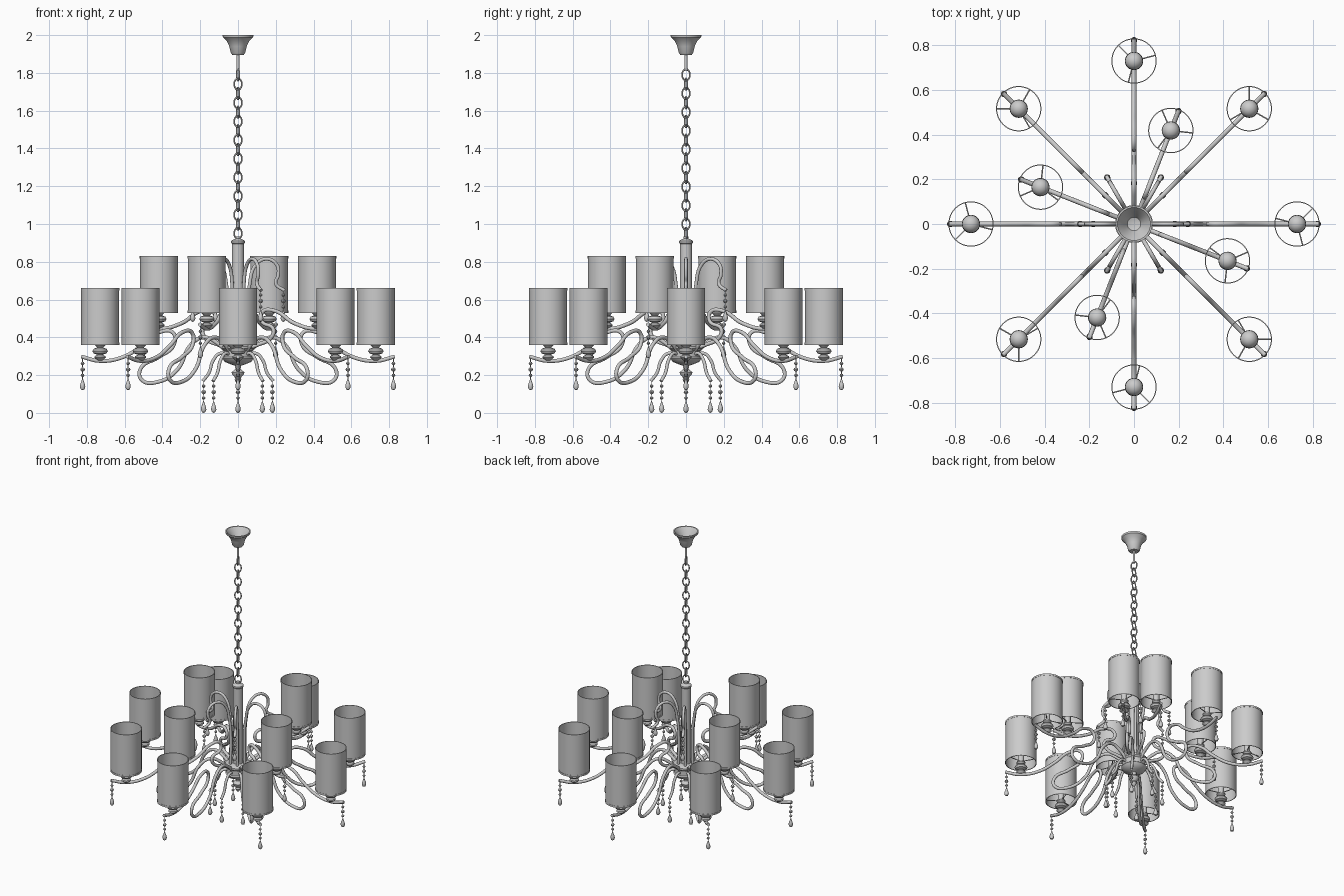
import bpy, bmesh, math
from math import radians, cos, sin, pi

if "Cube" in bpy.data.objects:
    bpy.data.objects.remove(bpy.data.objects["Cube"])


def place(name, mesh, loc=(0, 0, 0), rot=(0, 0, 0)):
    ob = bpy.data.objects.new(name, mesh)
    ob.location, ob.rotation_euler = loc, rot
    bpy.context.collection.objects.link(ob)
    return ob


def finish(bm, name, sharp=35):
    bmesh.ops.recalc_face_normals(bm, faces=bm.faces)
    for f in bm.faces:
        f.smooth = True
    for e in bm.edges:
        if len(e.link_faces) == 2 and e.calc_face_angle(0) > radians(sharp):
            e.smooth = False
    me = bpy.data.meshes.new(name)
    bm.to_mesh(me)
    bm.free()
    return me


def lathe(name, profile, segs=32, closed=False, sharp=35):
    """Turn an (r, z) profile around z."""
    bm = bmesh.new()
    vs = [bm.verts.new((r, 0, z)) for r, z in profile]
    pairs = list(zip(vs, vs[1:])) + ([(vs[-1], vs[0])] if closed else [])
    es = [bm.edges.new(p) for p in pairs]
    bmesh.ops.spin(bm, geom=vs + es, cent=(0, 0, 0), axis=(0, 0, 1),
                   angle=2 * pi, steps=segs, use_duplicate=False)
    bmesh.ops.remove_doubles(bm, verts=bm.verts, dist=1e-5)
    return finish(bm, name, sharp)


def tube(name, pts, radius, cyclic=False, res=7):
    """Smooth round tube through (x, y, z) points."""
    cu = bpy.data.curves.new(name, 'CURVE')
    cu.dimensions, cu.bevel_depth, cu.bevel_resolution = '3D', radius, 3
    cu.resolution_u, cu.use_fill_caps = res, not cyclic
    sp = cu.splines.new('BEZIER')
    sp.bezier_points.add(len(pts) - 1)
    for bp, p in zip(sp.bezier_points, pts):
        bp.co = p
        bp.handle_left_type = bp.handle_right_type = 'AUTO'
    sp.use_cyclic_u = cyclic
    sp.use_smooth = True
    ob = place("tmp", cu)
    bpy.context.view_layer.update()
    me = bpy.data.meshes.new_from_object(
        ob.evaluated_get(bpy.context.evaluated_depsgraph_get()))
    me.name = name
    bpy.data.objects.remove(ob)
    return me


def rz(pts):
    return [(r, 0, z) for r, z in pts]


# canopy, ceiling rod, central stem and hub
place("ceiling_canopy", lathe("canopy", [
    (0, 1.895), (0.03, 1.895), (0.038, 1.905), (0.046, 1.94), (0.06, 1.97),
    (0.08, 1.988), (0.082, 2.0), (0.074, 2.0), (0.05, 1.968), (0.03, 1.93), (0, 1.92)]))
place("canopy_rod", lathe("rod", [(0, 1.81), (0.008, 1.81), (0.008, 1.9), (0, 1.9)], 12))
place("central_stem", lathe("stem", [
    (0, 0.33), (0.032, 0.33), (0.032, 0.895), (0.036, 0.9), (0.036, 0.91), (0.026, 0.918),
    (0.012, 0.922), (0.012, 0.935), (0, 0.935)]))
place("hub", lathe("hub", [
    (0, 0.36), (0.07, 0.36), (0.085, 0.352), (0.085, 0.34), (0.074, 0.33), (0.074, 0.295),
    (0.082, 0.288), (0.07, 0.27), (0.04, 0.258), (0.016, 0.25), (0.014, 0.232),
    (0.034, 0.215), (0.032, 0.205), (0.014, 0.185), (0.018, 0.175), (0.008, 0.155), (0, 0.15)]))

# chain of alternating oval links
link = tube("chain_link", [(0.021 * cos(t * pi / 4), 0, 0.031 * sin(t * pi / 4))
                           for t in range(8)], 0.0042, True, 4)
COUNT = 18
for i in range(COUNT):
    z = 0.95 + (1.79 - 0.95) * i / (COUNT - 1)
    place("chain_link", link, (0, 0, z), (0, 0, radians(20 + 90 * (i % 2))))

# lamp parts, local z = 0 at the bottom edge of the shade
shade = lathe("shade", [
    (0.1, 0.0), (0.1, 0.3), (0.0975, 0.3), (0.0975, 0.0)], 48, True)
rim = lathe("shade_rim", [(0.1015, 0), (0.1015, 0.012), (0.097, 0.012), (0.097, 0)], 48, True)
holder = lathe("candle_holder", [
    (0, -0.082), (0.014, -0.082), (0.03, -0.068), (0.028, -0.06), (0.014, -0.052),
    (0.034, -0.045), (0.041, -0.033), (0.034, -0.021), (0.016, -0.014), (0.028, -0.002),
    (0.028, 0.006), (0.02, 0.01), (0.02, 0.06), (0, 0.06)], 24)
bulb = lathe("bulb", [(0.014, 0.058), (0.018, 0.07)] + [
    (0.04 * cos(radians(a)), 0.11 + 0.04 * sin(radians(a))) for a in range(-45, 76, 15)]
    + [(0, 0.15)], 20)
spoke = tube("shade_spoke", [(0.015, 0, 0.012), (0.06, 0, 0.012), (0.098, 0, 0.012)], 0.003, res=2)

# crystal pendant, hanging down from local z = 0
wire = lathe("pendant_wire", [(0, -0.12), (0.0018, -0.12), (0.0018, 0.008), (0, 0.008)], 6)
bead = lathe("pendant_bead", [(0, -0.013), (0.009, -0.007), (0.0125, 0), (0.009, 0.007),
                              (0, 0.013)], 8, sharp=10)
drop = lathe("pendant_drop", [(0, -0.17), (0.009, -0.166), (0.0145, -0.153), (0.013, -0.141),
                              (0.007, -0.123), (0.002, -0.108), (0, -0.107)], 12)


def at(r, ang, z):
    return (r * cos(ang), r * sin(ang), z)


def pendant(r, ang, z):
    place("pendant_wire", wire, at(r, ang, z), (0, 0, ang))
    for dz in (0.028, 0.06, 0.091):
        ob = place("pendant_bead", bead, at(r, ang, z - dz), (0, 0, ang))
        ob.scale = (0.8, 0.8, 0.8) if dz != 0.06 else (1, 1, 1)
    place("pendant_drop", drop, at(r, ang, z), (0, 0, ang))


def lamp(r, ang, z):
    p, rot = at(r, ang, z), (0, 0, ang)
    place("lamp_shade", shade, p, rot)
    place("shade_rim_bottom", rim, p, rot)
    place("shade_rim_top", rim, at(r, ang, z + 0.288), rot)
    place("candle_holder", holder, p, rot)
    place("bulb", bulb, p, rot)
    for k in range(3):
        place("shade_spoke", spoke, p, (0, 0, ang + radians(45 + 120 * k)))
    pendant(r + 0.093, ang, z - 0.07)


# lower tier: eight S-shaped arms, with a drooping hook under each
lower_arm = tube("lower_arm", rz([
    (0.06, 0.325), (0.11, 0.37), (0.18, 0.40), (0.25, 0.36), (0.32, 0.23), (0.42, 0.165),
    (0.51, 0.175), (0.515, 0.235), (0.42, 0.295), (0.34, 0.36), (0.345, 0.425), (0.42, 0.425),
    (0.51, 0.355), (0.61, 0.295), (0.73, 0.275), (0.83, 0.298)]), 0.0105)
hook = tube("lower_hook", rz([
    (0.06, 0.31), (0.095, 0.315), (0.13, 0.28), (0.155, 0.21), (0.187, 0.168)]), 0.009)
for i in range(8):
    a = radians(45 * i)
    place("lower_arm", lower_arm, rot=(0, 0, a))
    place("lower_hook", hook, rot=(0, 0, a))
    lamp(0.73, a, 0.36)
    pendant(0.182, a, 0.17)

# upper tier: four shorter arms
upper_arm = tube("upper_arm", rz([
    (0.05, 0.34), (0.11, 0.36), (0.19, 0.40), (0.2, 0.445), (0.135, 0.485), (0.14, 0.535),
    (0.21, 0.54), (0.32, 0.475), (0.45, 0.445), (0.55, 0.468)]), 0.0105)
for i in range(4):
    a = radians(68.5 + 90 * i)
    place("upper_arm", upper_arm, rot=(0, 0, a))
    lamp(0.45, a, 0.53)

# six tall curls around the stem with pendants
curl = tube("stem_curl", rz([
    (0.055, 0.34), (0.05, 0.5), (0.06, 0.67), (0.095, 0.785), (0.15, 0.815), (0.205, 0.785),
    (0.213, 0.73), (0.2, 0.685), (0.245, 0.648)]), 0.0095)
for i in range(6):
    a = radians(60 * i)
    place("stem_curl", curl, rot=(0, 0, a))
    pendant(0.24, a, 0.652)
